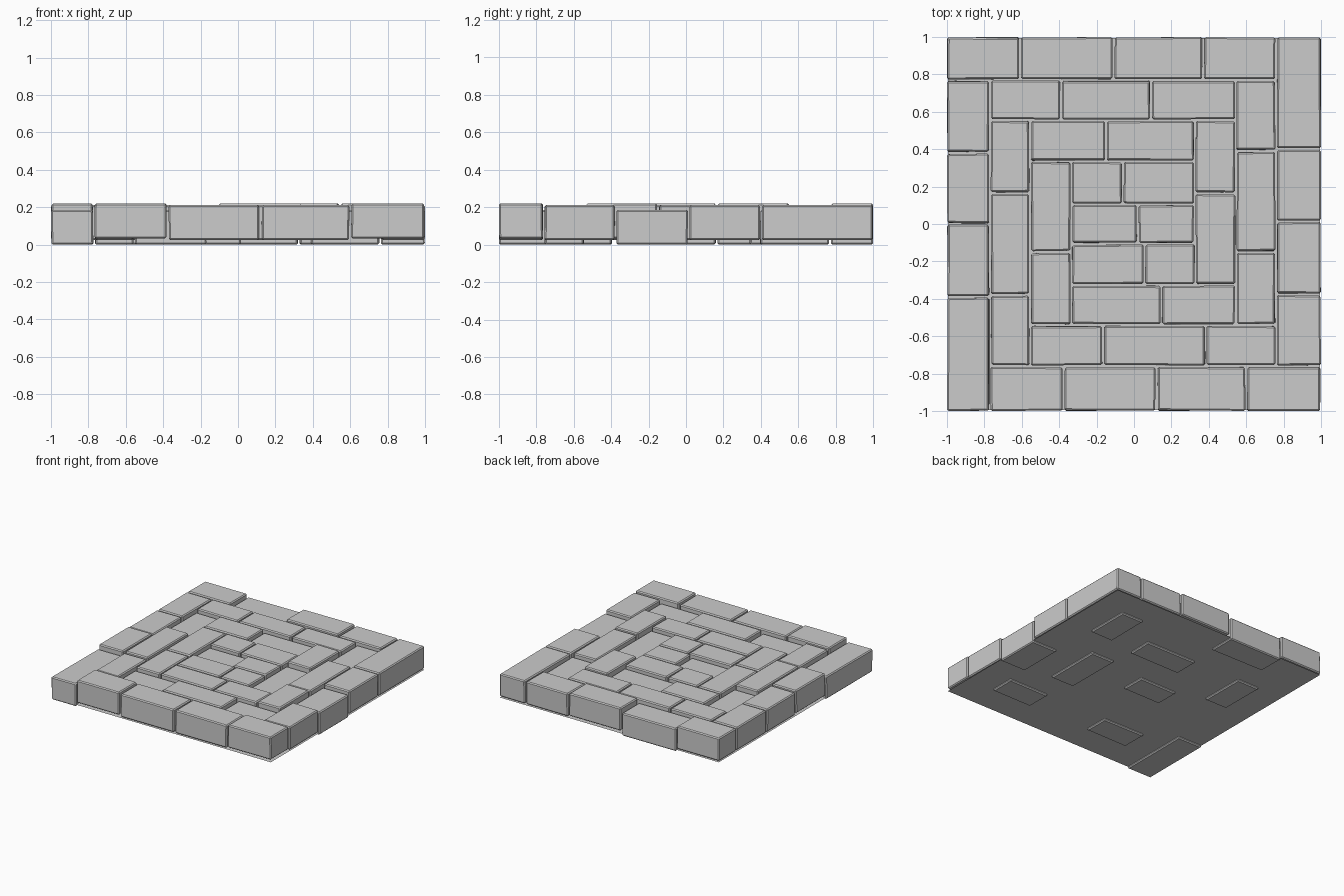
import bpy, bmesh, random
from mathutils import Vector

if "Cube" in bpy.data.objects:
    bpy.data.objects.remove(bpy.data.objects["Cube"])

random.seed(4)
THICK, BEVEL, GAP = 0.186, 0.008, 0.003
LOW, MID, HIGH = 0.0, 0.025, 0.034


def brick(name, x0, x1, y0, y1, z):
    """Slightly irregular paving brick with chamfered edges."""
    def inset(v, s):
        return v if abs(v) > 0.99 else v + s * GAP
    x0, x1, y0, y1 = inset(x0, 1), inset(x1, -1), inset(y0, 1), inset(y1, -1)
    bm = bmesh.new()
    bmesh.ops.create_cube(bm, size=1)
    for v in bm.verts:
        x = x1 if v.co.x > 0 else x0
        y = y1 if v.co.y > 0 else y0
        # hand-cut wobble, always inward
        x -= random.uniform(0, 0.005) * (1 if v.co.x > 0 else -1)
        y -= random.uniform(0, 0.005) * (1 if v.co.y > 0 else -1)
        v.co = Vector((x, y, z + (THICK if v.co.z > 0 else 0)))
    bmesh.ops.bevel(bm, geom=bm.edges[:], offset=BEVEL, segments=1,
                    affect='EDGES', profile=0.5)
    me = bpy.data.meshes.new(name)
    bm.to_mesh(me)
    bm.free()
    bpy.context.collection.objects.link(bpy.data.objects.new(name, me))


def course(name, lo, hi, cuts, levels, vertical=False):
    """Run of bricks between consecutive cuts, along x or along y."""
    for i, (a, b) in enumerate(zip(cuts, cuts[1:])):
        z = {'L': LOW, 'M': MID, 'H': HIGH}[levels[i]]
        box = (lo, hi, a, b) if vertical else (a, b, lo, hi)
        brick(f"{name}_brick_{i + 1}", *box, z)


# outer ring
course("outer_back", 0.77, 1, (-1, -0.61, -0.11, 0.37, 0.76), "MLHM")
course("outer_right", 0.76, 1, (-0.76, -0.375, 0.015, 0.40, 1), "MLMM", True)
course("outer_front", -1, -0.76, (-0.77, -0.375, 0.12, 0.60, 1), "HMMH")
course("outer_left", -1, -0.77, (-1, -0.39, 0, 0.38, 0.77), "LHMM", True)

# middle ring
course("middle_back", 0.555, 0.77, (-0.77, -0.39, 0.09, 0.545), "MMM")
course("middle_right", 0.545, 0.76, (-0.54, -0.15, 0.39, 0.77), "HML", True)
course("middle_front", -0.76, -0.54, (-0.555, -0.165, 0.385, 0.76), "LML")
course("middle_left", -0.77, -0.555, (-0.76, -0.38, 0.165, 0.555), "MHL", True)

# inner ring
course("inner_back", 0.335, 0.555, (-0.555, -0.15, 0.325), "ML")
course("inner_right", 0.325, 0.545, (-0.325, 0.165, 0.555), "LH", True)
course("inner_front", -0.54, -0.325, (-0.335, 0.145, 0.545), "MM")
course("inner_left", -0.555, -0.335, (-0.54, -0.15, 0.335), "MM", True)

# core rows
course("core_back", 0.105, 0.335, (-0.335, -0.06, 0.325), "MM")
course("core_middle", -0.105, 0.105, (-0.335, 0.02, 0.325), "LM")
course("core_front", -0.325, -0.105, (-0.335, 0.055, 0.33), "MM")

# mortar bed under the bricks
bpy.ops.mesh.primitive_plane_add(size=2, location=(0, 0, 0.015))
bed = bpy.context.object
bed.name = "mortar_bed"
bed.scale = (0.995, 0.995, 1)
